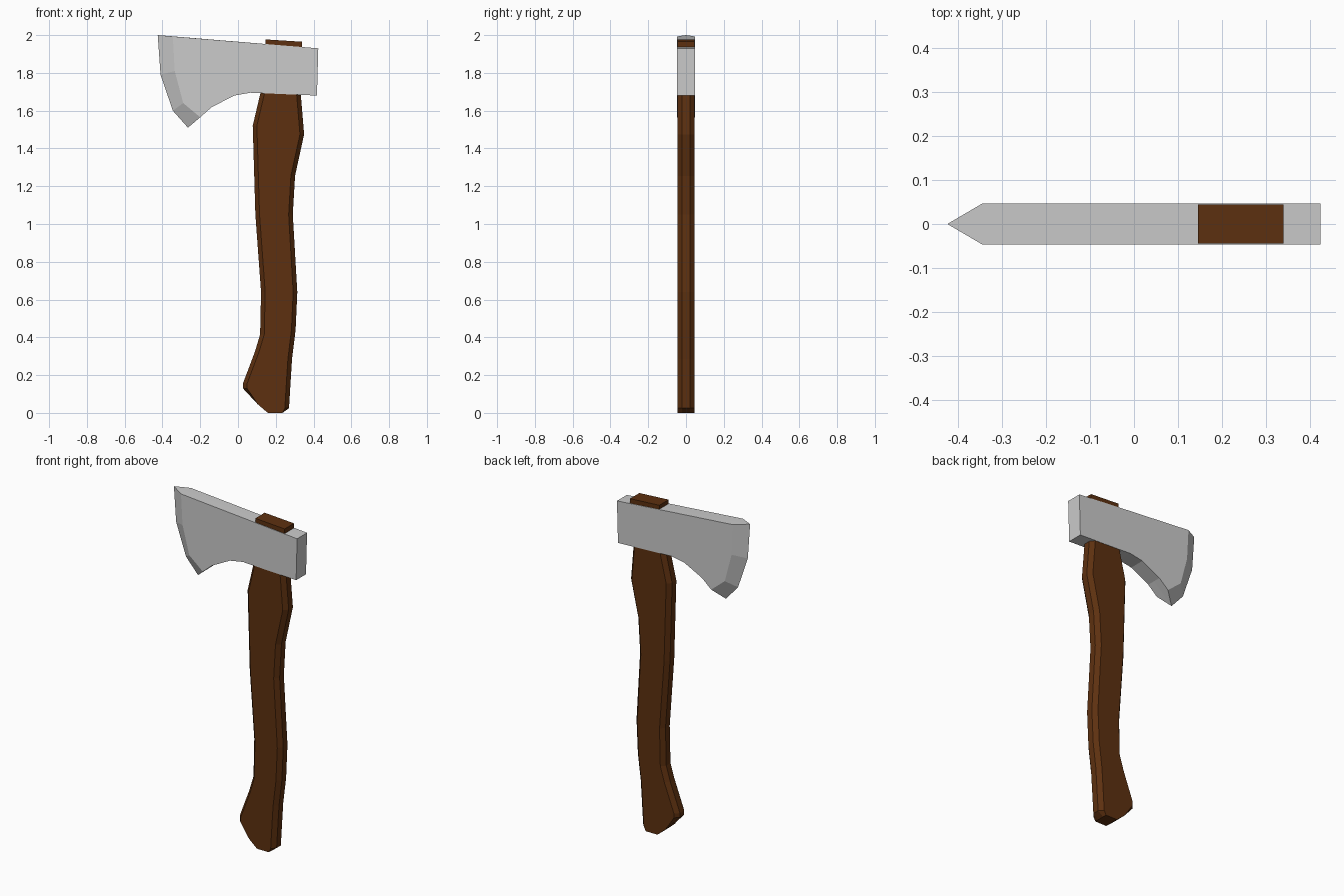
import bpy, bmesh

if "Cube" in bpy.data.objects:
    bpy.data.objects.remove(bpy.data.objects["Cube"])


def build(name, rings, color=None):
    """Closed solid from outline rings, each (y, [(x, z), ...]), front to back."""
    bm = bmesh.new()
    loops = [[bm.verts.new((x, y, z)) for x, z in pts] for y, pts in rings]
    n = len(loops[0])
    bm.faces.new(loops[0])
    bm.faces.new(loops[-1][::-1])
    for a, b in zip(loops, loops[1:]):
        for i in range(n):
            j = (i + 1) % n
            bm.faces.new((a[i], b[i], b[j], a[j]))
    bmesh.ops.recalc_face_normals(bm, faces=bm.faces)
    me = bpy.data.meshes.new(name)
    bm.to_mesh(me)
    bm.free()
    ob = bpy.data.objects.new(name, me)
    bpy.context.collection.objects.link(ob)
    if color:
        me.materials.append(color)
    return ob


wood = bpy.data.materials.new("brown_wood")
wood.diffuse_color = (0.11, 0.03, 0.005, 1)
wood.use_nodes = True
wood.node_tree.nodes["Principled BSDF"].inputs["Base Color"].default_value = wood.diffuse_color

# Axe head: cutting edge on the centre plane, bevelled out to flat cheeks
body = [(0.425, 1.93), (0.418, 1.68), (0.065, 1.695), (-0.02, 1.68), (-0.14, 1.618)]
edge = [(-0.265, 1.51), (-0.345, 1.60), (-0.41, 1.79), (-0.425, 2.0)]
shoulder = [(-0.20, 1.565), (-0.29, 1.64), (-0.335, 1.81), (-0.345, 1.993)]
T = 0.047
build("axe_head", [(-T, body + shoulder), (0, body + edge), (T, body + shoulder)])

# Handle: curved outline, chamfered along its two long sides
left = [(0.126, 1.73), (0.118, 1.69), (0.078, 1.52), (0.092, 1.05), (0.122, 0.64),
        (0.117, 0.415), (0.09, 0.325), (0.026, 0.155), (0.026, 0.13)]
bottom = [(0.105, 0.045), (0.153, 0.004), (0.16, 0.0), (0.235, 0.0)]
right = [(0.27, 0.025), (0.28, 0.19), (0.286, 0.285), (0.305, 0.44), (0.314, 0.64),
         (0.29, 1.05), (0.302, 1.255), (0.35, 1.475), (0.332, 1.69), (0.328, 1.73)]
C = 0.022
outer = left + bottom + right
inner = [(x + C, z) for x, z in left] + bottom + [(x - C, z) for x, z in right]
T = 0.045
build("handle", [(-T, inner), (-0.02, outer), (0.02, outer), (T, inner)], wood)

# Handle end showing through the top of the head
plug = [(0.146, 1.90), (0.34, 1.90), (0.34, 1.965), (0.146, 1.977)]
build("handle_top", [(-0.044, plug), (0.044, plug)], wood)
